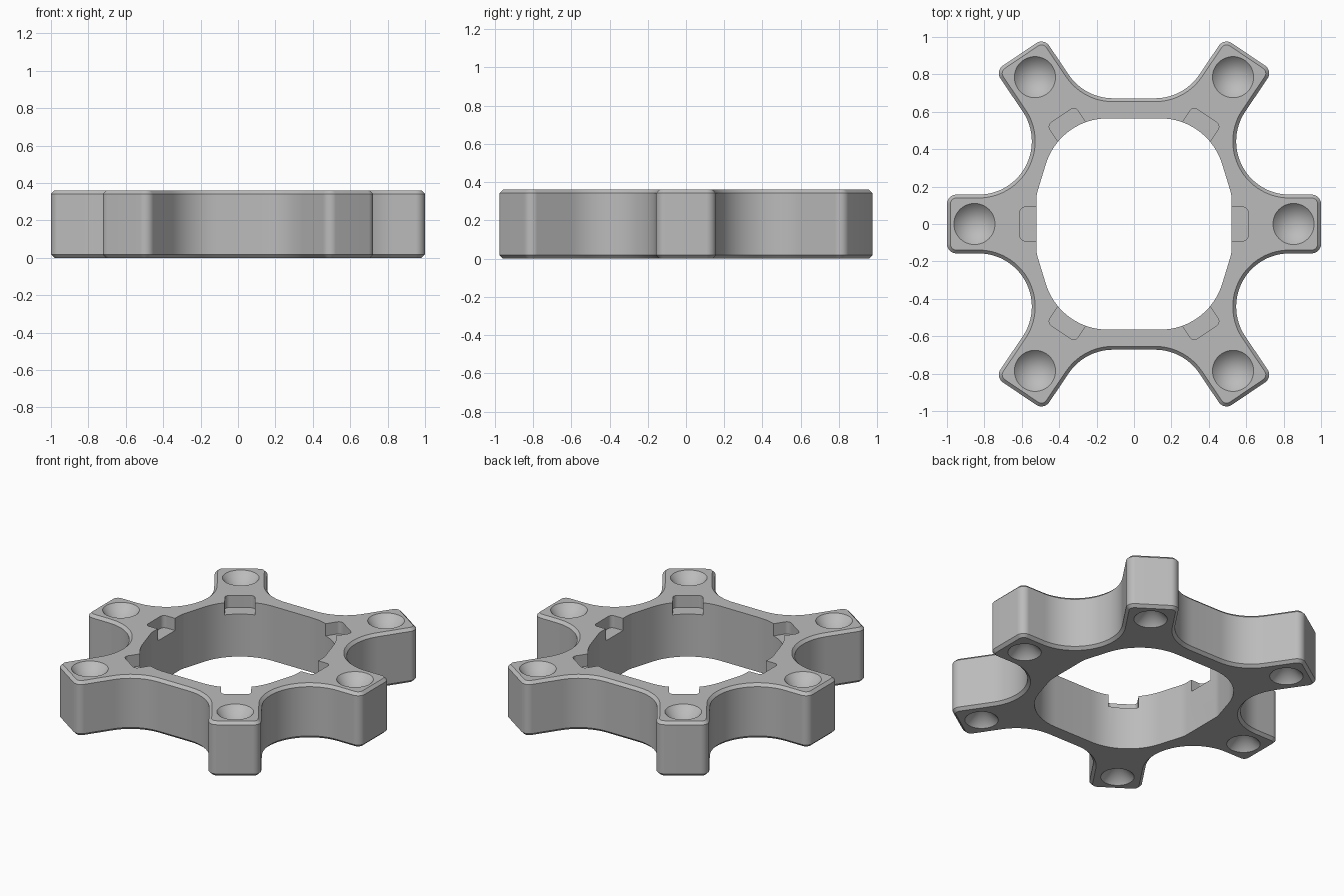
import bpy, bmesh, math
from mathutils import Vector, Matrix

if "Cube" in bpy.data.objects:
    bpy.data.objects.remove(bpy.data.objects["Cube"], do_unlink=True)

HEIGHT, CHAMFER = 0.36, 0.018
ARM_HALF, TIP_R, VALLEY_R = 0.157, 0.05, 0.285
DIAG = math.radians(56)
HOLES = [(0.853, 0.0), (0.947, DIAG)]      # hole distance and arm angle


def four_way(corners):
    """Mirror a quarter of (x, y, radius) corners into a closed loop."""
    back = corners[::-1]
    return (corners + [(-x, y, r) for x, y, r in back]
            + [(-x, -y, r) for x, y, r in corners] + [(x, -y, r) for x, y, r in back])


def fillet(corners):
    """Round every corner with its own radius."""
    points, count = [], len(corners)
    for i, (x, y, r) in enumerate(corners):
        p = Vector((x, y))
        a = (Vector(corners[i - 1][:2]) - p).normalized()
        b = (Vector(corners[(i + 1) % count][:2]) - p).normalized()
        half = a.angle(b) / 2
        centre = p + (a + b).normalized() * r / math.sin(half)
        start = p + a * r / math.tan(half) - centre
        turn = (math.pi - 2 * half) * (1 if b.cross(a) > 0 else -1)
        steps = max(3, round(abs(turn) / math.radians(5)))
        for k in range(steps + 1):
            points.append(centre + Matrix.Rotation(turn * k / steps, 2) @ start)
    return points


def inset(points, amount):
    result = []
    for i, p in enumerate(points):
        t = (points[(i + 1) % len(points)] - points[i - 1]).normalized()
        result.append(p + Vector((-t.y, t.x)) * amount)
    return result


def add_stack(bm, layers):
    """Skin a closed solid through (points, z) layers."""
    rings = [[bm.verts.new((p.x, p.y, z)) for p in pts] for pts, z in layers]
    for low, high in zip(rings, rings[1:]):
        for i in range(len(low)):
            j = (i + 1) % len(low)
            bm.faces.new((low[i], low[j], high[j], high[i]))
    bm.faces.new(rings[0][::-1])
    bm.faces.new(rings[-1])


def make_object(name, bm):
    bmesh.ops.recalc_face_normals(bm, faces=bm.faces[:])
    mesh = bpy.data.meshes.new(name)
    bm.to_mesh(mesh)
    bm.free()
    obj = bpy.data.objects.new(name, mesh)
    bpy.context.collection.objects.link(obj)
    return obj


# Six-armed body with chamfered rims
u = Vector((math.cos(DIAG), math.sin(DIAG)))
v = Vector((u.y, -u.x))
tip = u * (HOLES[1][0] + 1 - HOLES[0][0])
c1, c2 = tip + v * ARM_HALF, tip - v * ARM_HALF


def on_edge(corner, y):
    return corner.x + (y - corner.y) * u.x / u.y


SIDE = 0.672
outline = fillet(four_way([
    (1, ARM_HALF, TIP_R),
    (on_edge(c1, ARM_HALF), ARM_HALF, VALLEY_R),
    (c1.x, c1.y, TIP_R), (c2.x, c2.y, TIP_R),
    (on_edge(c2, SIDE), SIDE, VALLEY_R)]))
rim = inset(outline, CHAMFER)
bm = bmesh.new()
add_stack(bm, [(rim, 0), (outline, CHAMFER), (outline, HEIGHT - CHAMFER), (rim, HEIGHT)])
body = make_object("spider_ring", bm)

# Central opening
bm = bmesh.new()
opening = fillet(four_way([(0.522, 0.155, 0.15), (0.396, 0.565, 0.346)]))
add_stack(bm, [(opening, -0.1), (opening, HEIGHT + 0.1)])
cutters = [make_object("opening_cutter", bm)]

# Arm directions, with hole distance and notch reach
arms = []
for (dist, angle), reach in zip(HOLES, (0.61, 0.697)):
    for a in {angle, math.pi - angle, math.pi + angle, -angle} if angle else (0, math.pi):
        arms.append((dist, a, reach))

# Notches in the upper inner edge
bm = bmesh.new()
for dist, a, reach in arms:
    box = fillet([(reach - 0.2, -0.09, 0.01), (reach, -0.09, 0.028),
                  (reach, 0.09, 0.028), (reach - 0.2, 0.09, 0.01)])
    box = [Matrix.Rotation(a, 2) @ p for p in box]
    add_stack(bm, [(box, HEIGHT - 0.08), (box, HEIGHT + 0.1)])
cutters.append(make_object("notch_cutter", bm))

# Conical dimples on both faces of every arm
bm = bmesh.new()
DEPTH, EXTRA = 0.12, 0.02
for dist, a, reach in arms:
    for z, up in ((HEIGHT, 1), (0, -1)):
        radius = 0.11 if up > 0 else 0.1
        full = DEPTH + EXTRA
        place = (Matrix.Translation((dist * math.cos(a), dist * math.sin(a),
                                     z + up * (EXTRA - full / 2)))
                 @ Matrix.Rotation(0 if up > 0 else math.pi, 4, 'X'))
        bmesh.ops.create_cone(bm, cap_ends=True, segments=48, radius1=0,
                              radius2=radius * full / DEPTH, depth=full, matrix=place)
bmesh.ops.remove_doubles(bm, verts=bm.verts[:], dist=0.0001)
cutters.append(make_object("dimple_cutter", bm))

# Cut the body
bpy.ops.object.select_all(action='DESELECT')
bpy.context.view_layer.objects.active = body
body.select_set(True)
for cutter in cutters:
    mod = body.modifiers.new(cutter.name, 'BOOLEAN')
    mod.operation, mod.solver, mod.object = 'DIFFERENCE', 'EXACT', cutter
    bpy.ops.object.modifier_apply(modifier=mod.name)
    bpy.data.objects.remove(cutter, do_unlink=True)

# Grey finish
grey = bpy.data.materials.new("plain_grey")
grey.use_nodes = True
colour = (0.5, 0.5, 0.5, 1)
grey.diffuse_color = colour
grey.node_tree.nodes["Principled BSDF"].inputs["Base Color"].default_value = colour
body.data.materials.clear()
body.data.materials.append(grey)
bpy.ops.object.shade_smooth_by_angle(angle=math.radians(25))
